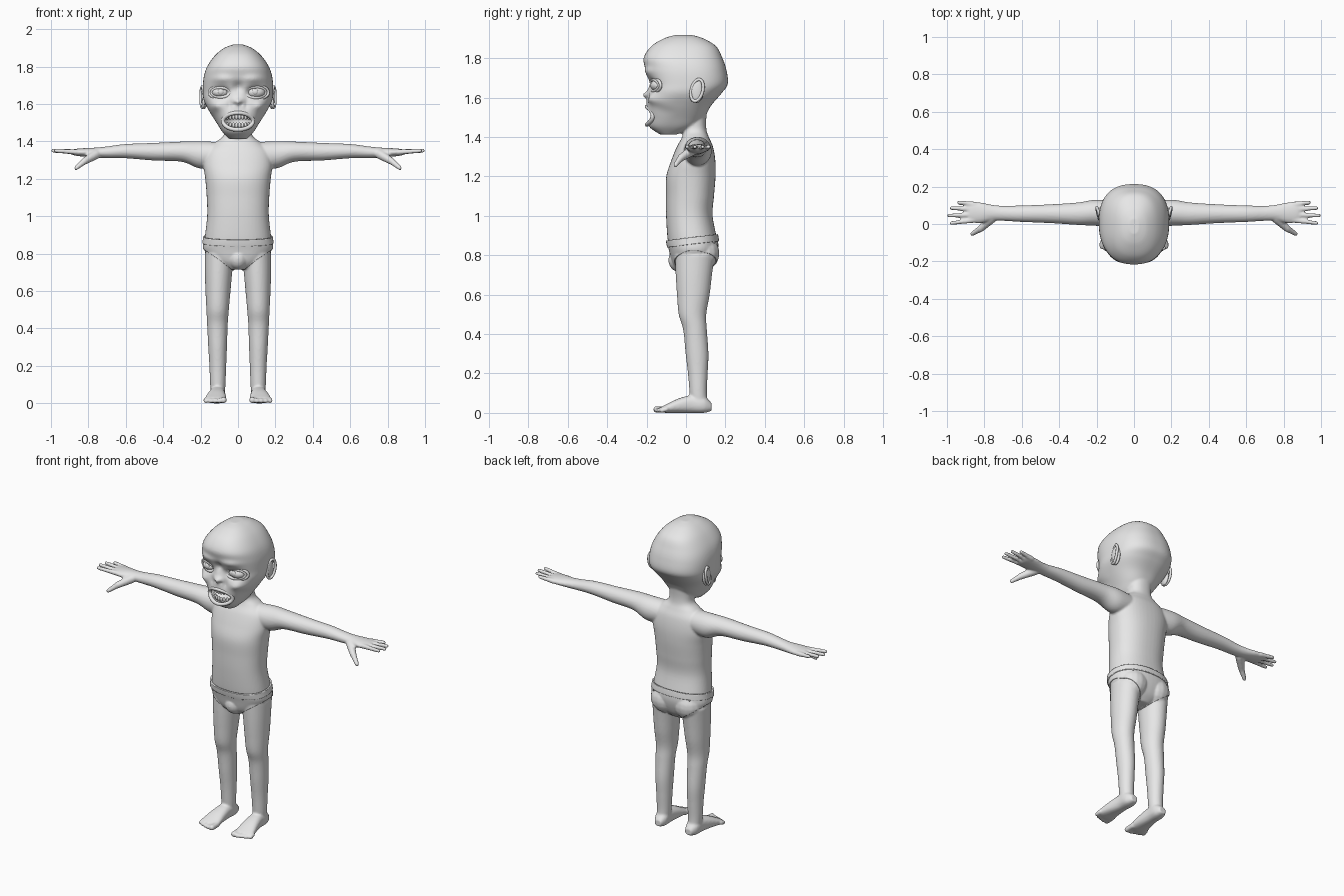
import bpy, bmesh
from math import cos, sin, pi, exp, radians
from mathutils import Vector, Matrix

cube = bpy.data.objects.get("Cube")
if cube:
    bpy.data.objects.remove(cube)

grey = bpy.data.materials.new("plain grey")
grey.use_nodes = True
grey.diffuse_color = (0.8, 0.8, 0.8, 1)
grey.node_tree.nodes["Principled BSDF"].inputs["Base Color"].default_value = (0.8, 0.8, 0.8, 1)


def add_object(name, source):
    """Make a smooth-shaded object from a bmesh or a mesh."""
    mesh = source
    if isinstance(source, bmesh.types.BMesh):
        bmesh.ops.recalc_face_normals(source, faces=source.faces)
        mesh = bpy.data.meshes.new(name)
        source.to_mesh(mesh)
        source.free()
    mesh.materials.clear()
    mesh.materials.append(grey)
    mesh.shade_smooth()
    mesh.set_sharp_from_angle(angle=radians(50))
    obj = bpy.data.objects.new(name, mesh)
    bpy.context.collection.objects.link(obj)
    return obj


def evaluated_mesh(obj):
    graph = bpy.context.evaluated_depsgraph_get()
    return bpy.data.meshes.new_from_object(obj.evaluated_get(graph))


def spline(stations, steps):
    """Smooth the stations with a Catmull-Rom curve."""
    pts = [Vector(s) for s in stations]
    pts = [pts[0]] + pts + [pts[-1]]
    out = []
    for a, b, c, d in zip(pts, pts[1:], pts[2:], pts[3:]):
        for i in range(steps):
            t = i / steps
            out.append(b + (c - a) * (t / 2) + (a * 2 - b * 5 + c * 4 - d) * (t * t / 2)
                       + (b * 3 - a - c * 3 + d) * (t ** 3 / 2))
    return out + [pts[-1]]


def loft(bm, axis, stations, side=1, power=2.0, sides=32, steps=6):
    """Skin rounded sections: (position, centre a, centre b, radius a, radius b)."""
    order = {"X": (0, 1, 2), "Y": (1, 0, 2), "Z": (1, 2, 0)}[axis]
    rings = []
    for t, a, b, ra, rb in spline(stations, steps):
        ring = []
        for i in range(sides):
            c, s = cos(2 * pi * i / sides), sin(2 * pi * i / sides)
            u = abs(c) ** (2 / power) * (1 if c > 0 else -1)
            v = abs(s) ** (2 / power) * (1 if s > 0 else -1)
            p = (t, a + ra * u, b + rb * v)
            x, y, z = (p[k] for k in order)
            ring.append(bm.verts.new((x * side, y, z)))
        rings.append(ring)
    for low, high in zip(rings, rings[1:]):
        for i in range(sides):
            j = (i + 1) % sides
            bm.faces.new((low[i], low[j], high[j], high[i]))
    bm.faces.new(rings[0])
    bm.faces.new(rings[-1])
    return [v for ring in rings for v in ring]


def ball(bm, centre, size, segments=16):
    matrix = Matrix.Translation(centre) @ Matrix.Diagonal((*size, 1))
    bmesh.ops.create_uvsphere(bm, u_segments=segments, v_segments=segments // 2 + 2,
                              radius=1, matrix=matrix)


def digit(bm, side, start, end, r0, r1, count=12):
    """A finger or toe as a run of overlapping balls."""
    for i in range(count):
        t = i / (count - 1)
        p = Vector(start).lerp(Vector(end), t)
        r = r0 + (r1 - r0) * t
        ball(bm, (p.x * side, p.y, p.z), (r, r, r), 12)


def tube(name, path, radius, closed=True, count=40):
    """A round tube that follows path(angle)."""
    curve = bpy.data.curves.new(name, "CURVE")
    curve.dimensions = "3D"
    curve.bevel_depth = radius
    curve.bevel_resolution = 3
    curve.use_fill_caps = True
    line = curve.splines.new("POLY")
    line.points.add(count - 1)
    line.use_cyclic_u = closed
    for i, point in enumerate(line.points):
        point.co = (*path(2 * pi * i / count), 1)
    temp = bpy.data.objects.new(name + " path", curve)
    bpy.context.collection.objects.link(temp)
    mesh = evaluated_mesh(temp)
    bpy.data.objects.remove(temp)
    return add_object(name, mesh)


# Torso and neck
bm = bmesh.new()
torso = [(.72, .03, .06, .07), (.76, .035, .14, .1), (.82, .038, .18, .118), (.88, .032, .178, .125),
         (1, .017, .165, .118), (1.1, .02, .167, .122), (1.2, .025, .175, .125),
         (1.28, .037, .185, .112), (1.35, .045, .17, .092), (1.395, .048, .12, .07),
         (1.43, .045, .078, .06), (1.48, .04, .072, .062), (1.56, .04, .08, .07)]
loft(bm, "Z", [(z, 0, y, rx, ry) for z, y, rx, ry in torso], power=2.3, sides=48)
ball(bm, (0, -.035, .775), (.05, .05, .055))

# Limbs, hands and feet
arm = [(.08, .05, 1.33, .07, .065), (.2, .06, 1.328, .07, .073), (.3, .055, 1.345, .06, .054),
       (.45, .055, 1.345, .05, .047), (.6, .055, 1.348, .044, .038), (.7, .057, 1.342, .04, .031),
       (.76, .06, 1.34, .043, .027), (.82, .06, 1.341, .055, .023), (.87, .063, 1.342, .055, .018),
       (.89, .063, 1.342, .045, .012)]
leg = [(.8, .1, .045, .078, .1), (.7, .104, .04, .073, .092), (.6, .107, .037, .067, .083),
       (.5, .109, .033, .06, .07), (.42, .11, .046, .055, .06), (.3, .109, .056, .05, .058),
       (.2, .108, .06, .045, .05), (.1, .108, .062, .041, .044), (.03, .108, .068, .036, .045)]
foot = [(.13, .105, .03, .022, .02), (.09, .108, .042, .04, .042), (.03, .11, .045, .041, .045),
        (-.04, .115, .036, .05, .036), (-.1, .12, .022, .058, .022), (-.125, .12, .017, .052, .014)]
finger_tips = [(.975, .005), (.989, .045), (.975, .085), (.935, .115)]
toe_tips = [-.15, -.15, -.143, -.134, -.122]
for side in (1, -1):
    loft(bm, "X", arm, side)
    loft(bm, "Z", leg, side)
    loft(bm, "Y", foot, side, power=2.4)
    ball(bm, (side * .08, .085, .81), (.085, .08, .085))
    for i, (x, y) in enumerate(finger_tips):
        digit(bm, side, (.85, .021 + i * .028, 1.342), (x, y, 1.35), .015, .011)
    digit(bm, side, (.76, .03, 1.33), (.82, -.025, 1.295), .026, .019)
    digit(bm, side, (.82, -.025, 1.295), (.865, -.053, 1.258), .018, .012)
    for i, y in enumerate(toe_tips):
        x = .076 + i * .024
        r = .017 if i == 0 else .013
        digit(bm, side, (x, -.1, .019), (x, y, r), r, r, 6)

# Head
skull = [(1.412, -.09, .045, .04), (1.45, -.068, .083, .115), (1.5, -.05, .115, .143),
         (1.56, -.035, .153, .163), (1.62, -.008, .183, .187), (1.67, .008, .188, .204),
         (1.74, 0, .184, .205), (1.8, -.015, .165, .2), (1.86, -.012, .123, .165),
         (1.9, -.012, .073, .1), (1.918, -.012, .025, .04)]
head = loft(bm, "Z", [(z, 0, y, rx, ry) for z, y, rx, ry in skull], power=2.45, sides=96, steps=9)

# Facial forms: x, z, spread x, spread z, push in y (mirrored)
forms = [(.09, 1.662, .045, .028, .04), (.085, 1.735, .055, .02, -.012), (0, 1.69, .026, .03, .025),
         (0, 1.612, .024, .018, -.027), (.12, 1.59, .035, .025, -.02), (.135, 1.52, .025, .035, .018),
         (0, 1.51, .08, .05, -.008), (.013, 1.6, .008, .009, .022), (.045, 1.6, .012, .03, .01)]
for v in head:
    if v.co.y < -.02:
        x, z = v.co.x, v.co.z
        fade = min(1, (-.02 - v.co.y) / .06)
        for fx, fz, sx, sz, push in forms:
            for mx in {fx, -fx}:
                v.co.y += fade * push * exp(-((x - mx) / sx) ** 2 - ((z - fz) / sz) ** 2)

# Fuse into one skin, then open the mouth
body = add_object("body", bm)
remesh = body.modifiers.new("fuse", "REMESH")
remesh.mode = "VOXEL"
remesh.voxel_size = .0065
smooth = body.modifiers.new("soften", "SMOOTH")
smooth.factor = .5
smooth.iterations = 3
fused = evaluated_mesh(body)
body.modifiers.clear()
body.data = fused

bm = bmesh.new()
ball(bm, (0, -.2, 1.508), (.08, .08, .045), 32)
cutter = add_object("mouth cutter", bm)
cutter.hide_render = True
cut = body.modifiers.new("mouth", "BOOLEAN")
cut.operation = "DIFFERENCE"
cut.solver = "EXACT"
cut.object = cutter
opened = evaluated_mesh(body)
body.modifiers.clear()
body.data = opened
bpy.data.objects.remove(cutter)
opened.shade_smooth()
opened.set_sharp_from_angle(angle=radians(50))


# Briefs and waistband, cut from the skin and raised
def garment(name, planes, lift):
    bm = bmesh.new()
    bm.from_mesh(fused)
    for point, normal in planes:
        bmesh.ops.bisect_plane(bm, geom=bm.verts[:] + bm.edges[:] + bm.faces[:],
                               plane_co=point, plane_no=normal, clear_outer=True)
    bm.normal_update()
    for v, n in [(v, v.normal.copy()) for v in bm.verts]:
        v.co += n * lift
    obj = add_object(name, bm)
    solid = obj.modifiers.new("thickness", "SOLIDIFY")
    solid.thickness = lift
    solid.offset = -1


waist = ((0, .03, .89), (0, -.12, 1))
garment("briefs", [waist, ((0, 0, .695), (.72, 0, -1)), ((0, 0, .695), (-.72, 0, -1))], .005)
garment("waistband", [waist, ((0, .03, .855), (0, .12, -1))], .01)

# Eyes with lids, and ears
for side, label, size in ((1, "left", 1), (-1, "right", .88)):
    ex, ez = side * .092, 1.662
    bm = bmesh.new()
    ball(bm, (ex, -.135, ez), (.054 * size, .045, .034 * size), 32)
    ball(bm, (ex, -.175, ez + .004), (.016, .008, .016), 24)
    add_object(label + " eyeball", bm)

    def lid(grow, back):
        return lambda t: (ex + side * .055 * size * grow * cos(t),
                          -.165 + back + .017 * cos(t) + .012 * cos(t) ** 2,
                          ez + .029 * size * grow * sin(t))
    tube(label + " eyelid", lid(1, 0), .009)
    tube(label + " eye fold", lid(1.28, .007), .008)
    bm = bmesh.new()
    ball(bm, (side * .18, .055, 1.635), (.016, .034, .062), 24)
    add_object(label + " ear", bm)
    tube(label + " ear rim", lambda t: (side * (.191 + .008 * cos(t)), .056 + .03 * cos(t) + .01 * sin(t),
                                        1.637 + .055 * sin(t)), .008)

# Lips, gums and teeth
tube("lips", lambda t: (.08 * cos(t), -.198 + .03 * cos(t) ** 2, 1.508 + .045 * sin(t)), .011)
for label, z, tooth_z in (("upper", 1.546, 1.531), ("lower", 1.472, 1.486)):
    tube(label + " gum", lambda t: (.068 * cos(t / 2), -.165 + .03 * cos(t / 2) ** 2, z), .013, False)
    bm = bmesh.new()
    for i in range(8):
        x = (i - 3.5) * .0165
        ball(bm, (x, -.178 + 7 * x * x, tooth_z), (.0085, .008, .015), 12)
    add_object(label + " teeth", bm)
